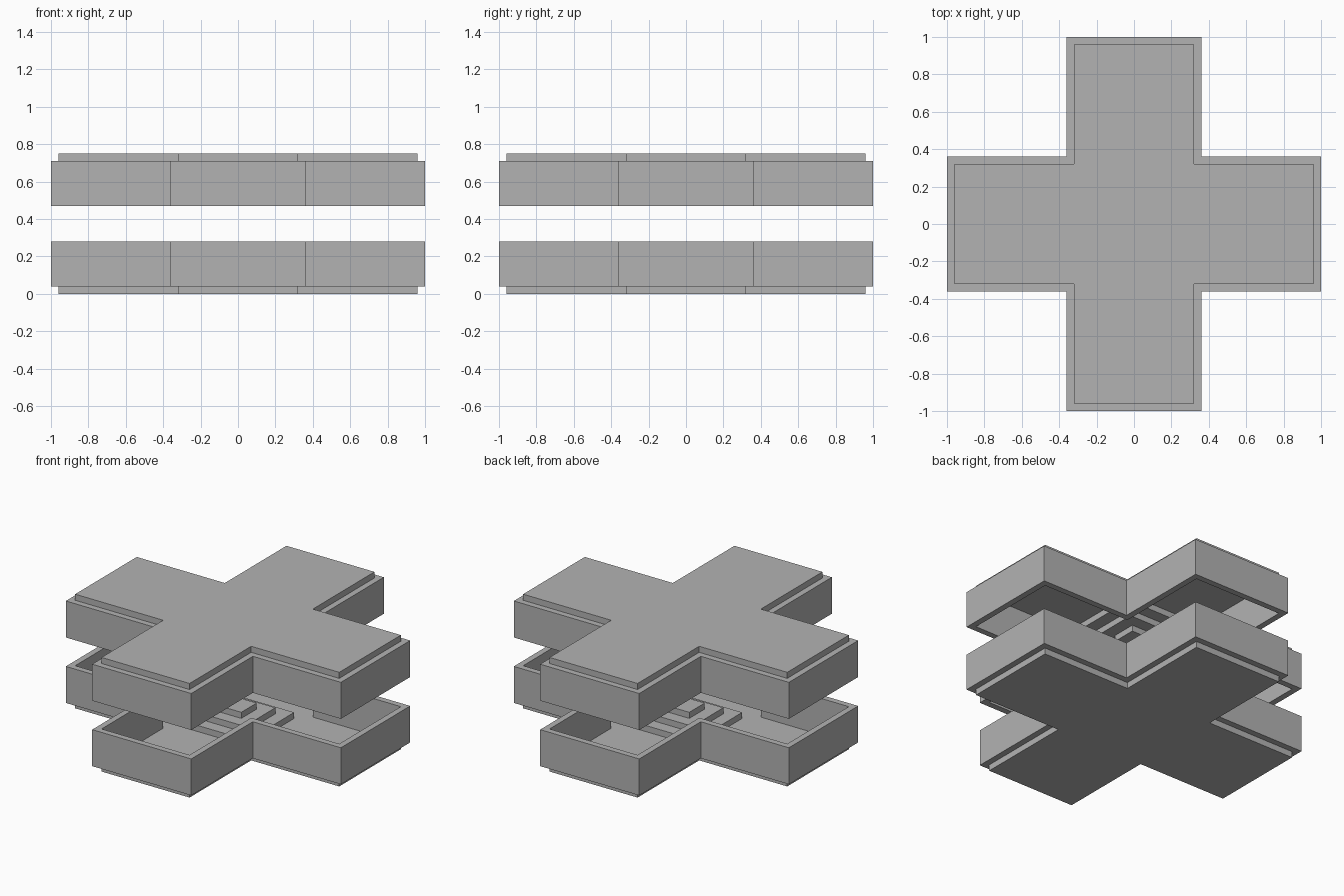
import bpy
import bmesh

old = bpy.data.objects.get("Cube")
if old:
    bpy.data.objects.remove(old, do_unlink=True)

TOTAL = 0.75          # overall height
WALL = 0.04           # wall and plate thickness
RIM = 0.28            # height of the open rim of one tray

grey = bpy.data.materials.new("plain_grey")
grey.use_nodes = True
colour = (0.45, 0.45, 0.45, 1)
grey.diffuse_color = colour
grey.node_tree.nodes["Principled BSDF"].inputs["Base Color"].default_value = colour


def cross_outline(reach, half):
    """Plus-shaped outline: one arm's three points, turned four times."""
    points = []
    x_y = [(half, -half), (reach, -half), (reach, half)]
    for _ in range(4):
        points += x_y
        x_y = [(-y, x) for x, y in x_y]
    return points


def square_outline(half):
    return [(-half, -half), (half, -half), (half, half), (-half, half)]


def build(name, outline, z0, z1, hole=None, flipped=False):
    """Prism between two heights, optionally with a matching hole."""
    if flipped:
        z0, z1 = TOTAL - z1, TOTAL - z0
    bm = bmesh.new()

    def loop(points, z):
        return [bm.verts.new((x, y, z)) for x, y in points]

    def band(a, b):
        n = len(a)
        for i in range(n):
            j = (i + 1) % n
            bm.faces.new((a[i], a[j], b[j], b[i]))

    low, high = loop(outline, z0), loop(outline, z1)
    band(low, high)
    if hole:
        hole_low, hole_high = loop(hole, z0), loop(hole, z1)
        band(hole_low, hole_high)
        band(low, hole_low)
        band(high, hole_high)
    else:
        bm.faces.new(low)
        bm.faces.new(high)
    bmesh.ops.recalc_face_normals(bm, faces=bm.faces)
    mesh = bpy.data.meshes.new(name)
    bm.to_mesh(mesh)
    bm.free()
    mesh.materials.append(grey)
    obj = bpy.data.objects.new(name, mesh)
    bpy.context.collection.objects.link(obj)
    return obj


outer = cross_outline(1.0, 0.36)
inner = cross_outline(1.0 - WALL, 0.36 - WALL)

# Two facing trays, the upper one turned over
for side, flipped in (("lower", False), ("upper", True)):
    build(side + "_plate", inner, 0, WALL, flipped=flipped)
    build(side + "_wall", outer, WALL, RIM, hole=inner, flipped=flipped)
    # Stepped square pyramid in the middle of the tray
    for step in range(3):
        z = WALL * (step + 1)
        build(f"{side}_step_{step + 1}", square_outline(0.08 * (3 - step)),
              z, z + WALL, flipped=flipped)
